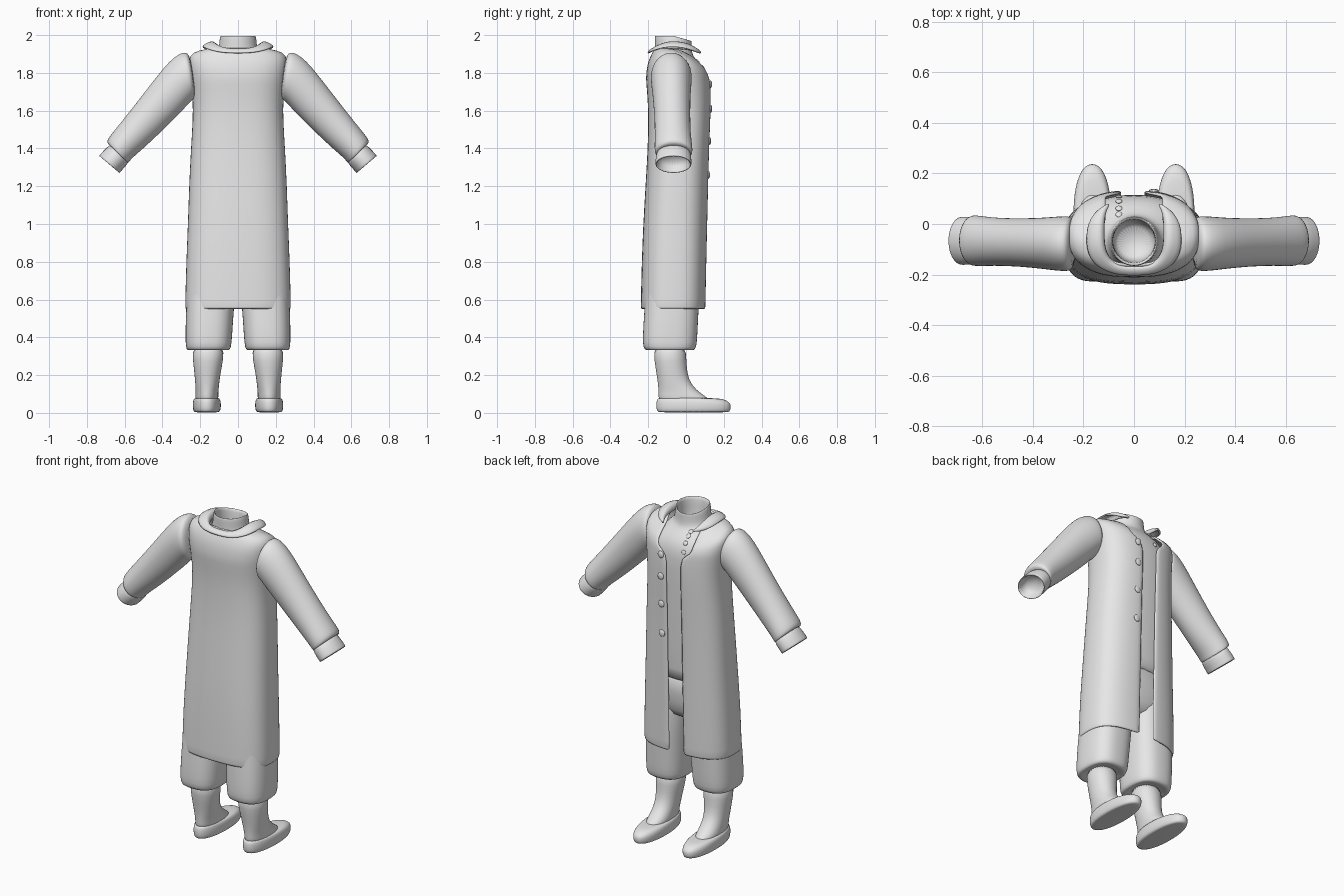
import bpy, bmesh, math

cloth = bpy.data.materials.new("light_grey")
cloth.diffuse_color = (0.8, 0.8, 0.8, 1)


def spow(v, e):
    return math.copysign(abs(v) ** e, v)


def ring(z, y0, y1, rx, p=2.4, tilt=0.0, cx=0.0, gap=None, n=32):
    """Rounded cross-section from y0 to y1; tilt lowers the +y half; gap=(left, right) leaves it open."""
    cy, ry = (y0 + y1) / 2, (y1 - y0) / 2
    a0, a1 = 0.0, 2 * math.pi
    if gap:
        a0 = math.asin(min(1, gap[1] / rx) ** (p / 2))
        a1 -= math.asin(min(1, gap[0] / rx) ** (p / 2))
    count = n + 1 if gap else n
    pts = []
    for i in range(count):
        t = a0 + (a1 - a0) * i / n
        y = cy + ry * spow(math.cos(t), 2 / p)
        zz = z(y) if callable(z) else z - tilt * max(0, y - cy)
        pts.append((cx + rx * spow(math.sin(t), 2 / p), y, zz))
    return pts


def loft(name, rings, closed=True, caps=(True, True), thick=0, offset=-1):
    bm = bmesh.new()
    rows = [[bm.verts.new(p) for p in r] for r in rings]
    n = len(rows[0])
    for a, b in zip(rows, rows[1:]):
        for i in range(n if closed else n - 1):
            j = (i + 1) % n
            bm.faces.new((a[i], b[i], b[j], a[j]))
    if caps[0]:
        bm.faces.new(rows[0])
    if caps[1]:
        bm.faces.new(rows[-1][::-1])
    if closed and all(caps):
        bmesh.ops.recalc_face_normals(bm, faces=bm.faces)
    return finish(name, bm, thick, offset)


def finish(name, bm, thick=0, offset=-1):
    me = bpy.data.meshes.new(name)
    bm.to_mesh(me)
    bm.free()
    me.materials.append(cloth)
    ob = bpy.data.objects.new(name, me)
    bpy.context.collection.objects.link(ob)
    if thick:
        s = ob.modifiers.new("thickness", "SOLIDIFY")
        s.thickness, s.offset = thick, offset
    sub = ob.modifiers.new("smooth", "SUBSURF")
    sub.levels = sub.render_levels = 1
    for f in me.polygons:
        f.use_smooth = True
    return ob


def button(name, x, y, z, r, pitch=0):
    bm = bmesh.new()
    bmesh.ops.create_uvsphere(bm, u_segments=12, v_segments=8, radius=r)
    ob = finish(name, bm)
    ob.scale = (1, 0.4, 1)
    ob.location = (x, y, z)
    ob.rotation_euler.x = pitch


# Long open coat, with the opening widening at the neck
narrow, wide = (0.05, 0.04), (0.112, 0.112)
coat = [
    (0.55, -0.24, 0.105, 0.28, 2.8, 0, narrow),
    (0.565, -0.24, 0.105, 0.281, 2.8, 0, narrow),
    (0.8, -0.235, 0.11, 0.275, 2.8, 0, narrow),
    (1.0, -0.227, 0.115, 0.266, 2.7, 0, narrow),
    (1.2, -0.215, 0.12, 0.26, 2.6, 0, narrow),
    (1.4, -0.203, 0.125, 0.25, 2.6, 0, narrow),
    (1.55, -0.2, 0.132, 0.24, 2.6, 0, narrow),
    (1.66, -0.203, 0.135, 0.24, 2.6, 0, narrow),
    (1.755, -0.212, 0.132, 0.252, 2.6, 0, narrow),
    (1.785, -0.212, 0.13, 0.256, 2.6, 0, wide),
    (1.85, -0.205, 0.11, 0.262, 2.6, 0.15, wide),
    (1.895, -0.185, 0.09, 0.258, 2.5, 0.4, wide),
    (1.92, -0.172, 0.078, 0.215, 2.5, 0.5, wide),
    (1.935, -0.165, 0.07, 0.125, 2.5, 0.5, wide),
]
loft("coat", [ring(*c[:6], gap=c[6]) for c in coat], closed=False, caps=(False, False), thick=0.014)

# Turned-down coat collar
loft("coat_collar", [
    ring(lambda y: 1.925 - 1.5 * (y + 0.05) ** 2, -0.165, 0.11, 0.12, 3, gap=(0.1, 0.1)),
    ring(lambda y: 1.965 - 3.0 * (y + 0.06) ** 2, -0.172, 0.11, 0.125, 3, gap=(0.1, 0.1)),
    ring(lambda y: 1.962 - 2.6 * (y + 0.06) ** 2, -0.188, 0.105, 0.15, 2.6, gap=(0.1, 0.1)),
    ring(lambda y: 1.938 - 1.9 * (y + 0.07) ** 2, -0.203, 0.085, 0.19, 2.5, gap=(0.13, 0.13)),
], closed=False, caps=(False, False), thick=0.014, offset=0)

# Waistcoat with a hollow standing neckband
vest = [
    (0.98, -0.2, 0.1, 0.24), (0.99, -0.2, 0.1, 0.24), (1.4, -0.18, 0.11, 0.228), (1.7, -0.185, 0.118, 0.225),
    (1.79, -0.185, 0.112, 0.21, 2.4, 0.1), (1.86, -0.172, 0.09, 0.16, 2.4, 0.2),
    (1.9, -0.166, 0.045, 0.115, 2.2, 0.2), (1.925, -0.165, 0.033, 0.102, 2, 0.25),
    (1.97, -0.166, 0.03, 0.099, 2, 0.28), (1.995, -0.166, 0.03, 0.094, 2, 0.28),
    (1.998, -0.163, 0.027, 0.091, 2, 0.28), (1.99, -0.153, 0.017, 0.084, 2, 0.28),
    (1.9, -0.15, 0.015, 0.083, 2, 0.2), (1.83, -0.14, 0.0, 0.08, 2),
]
loft("waistcoat", [ring(*v) for v in vest])

# Coat and waistcoat buttons
for z, y in ((1.74, 0.13), (1.61, 0.131), (1.44, 0.125), (1.26, 0.119)):
    button("coat_button", 0.078, y, z, 0.021)
for y, z, pitch in ((0.038, 1.88, 0.9), (0.062, 1.862, 0.8), (0.09, 1.83, 0.6), (0.108, 1.78, 0.2)):
    button("waistcoat_button", -0.06, y, z, 0.014, pitch)

# Breeches seat
loft("breeches_seat", [ring(*r) for r in (
    (0.72, -0.17, 0.03, 0.14), (0.78, -0.205, 0.075, 0.24), (0.9, -0.205, 0.09, 0.25), (1.05, -0.19, 0.09, 0.23))])


def sleeve_ring(s, ux, uz, lx, lz, y0, y1, n=28):
    """Slanted oval between an upper edge point and a lower edge point."""
    out = []
    for i in range(n):
        t = 2 * math.pi * i / n
        k, m = (1 + math.cos(t)) / 2, (1 + math.sin(t)) / 2
        out.append((s * (lx + (ux - lx) * k), y0 + (y1 - y0) * m, lz + (uz - lz) * k))
    return out


for s, side in ((-1, "left"), (1, "right")):
    # Coat sleeve with a rounded hem
    loft(side + "_sleeve", [sleeve_ring(s, *r) for r in (
        (0.25, 1.885, 0.22, 1.68, -0.17, 0.02), (0.27, 1.905, 0.24, 1.655, -0.185, 0.03),
        (0.285, 1.912, 0.255, 1.645, -0.187, 0.031), (0.33, 1.892, 0.285, 1.61, -0.185, 0.03),
        (0.39, 1.835, 0.33, 1.563, -0.178, 0.025), (0.50, 1.69, 0.415, 1.48, -0.168, 0.022),
        (0.61, 1.55, 0.50, 1.40, -0.165, 0.025), (0.675, 1.47, 0.56, 1.35, -0.167, 0.034),
        (0.693, 1.445, 0.577, 1.328, -0.166, 0.035), (0.692, 1.425, 0.585, 1.322, -0.16, 0.03),
        (0.675, 1.415, 0.585, 1.335, -0.15, 0.02))])
    # Hollow shirt cuff
    loft(side + "_cuff", [sleeve_ring(s, *r) for r in (
        (0.655, 1.435, 0.57, 1.345, -0.15, 0.02), (0.69, 1.412, 0.585, 1.315, -0.16, 0.028),
        (0.734, 1.364, 0.627, 1.272, -0.163, 0.03), (0.736, 1.36, 0.627, 1.268, -0.161, 0.028),
        (0.725, 1.356, 0.633, 1.277, -0.15, 0.018), (0.68, 1.405, 0.595, 1.33, -0.145, 0.012))])

    # Breeches leg gathered at the knee
    loft(side + "_breeches_leg", [ring(z, y0, y1, rx, 2.6, cx=s * cx) for z, y0, y1, rx, cx in (
        (0.345, -0.17, 0.0, 0.08, 0.157), (0.328, -0.2, 0.03, 0.1, 0.157), (0.335, -0.222, 0.05, 0.117, 0.157),
        (0.365, -0.23, 0.058, 0.122, 0.156), (0.45, -0.227, 0.062, 0.125, 0.153),
        (0.56, -0.22, 0.068, 0.127, 0.148), (0.75, -0.205, 0.075, 0.13, 0.135),
        (0.92, -0.2, 0.08, 0.125, 0.125))])

    # Stocking leg flowing into the instep
    loft(side + "_stocking", [ring(z, y0, y1, rx, 2.1, tilt, s * cx) for z, y0, y1, rx, tilt, cx in (
        (0.05, -0.145, 0.13, 0.06, 0, 0.165), (0.085, -0.145, 0.125, 0.061, 0.08, 0.165),
        (0.115, -0.146, 0.08, 0.06, 0.12, 0.164), (0.15, -0.148, 0.03, 0.063, 0.05, 0.163),
        (0.2, -0.155, 0.008, 0.068, 0, 0.162), (0.27, -0.167, 0.002, 0.079, 0, 0.159),
        (0.37, -0.175, 0.0, 0.088, 0, 0.157))])

    # Low rounded shoe
    loft(side + "_shoe", [ring(z, y0, y1, rx, 2.2, tilt, s * 0.165) for z, y0, y1, rx, tilt in (
        (0.003, -0.135, 0.215, 0.055, 0), (0.004, -0.15, 0.23, 0.068, 0), (0.02, -0.157, 0.238, 0.074, 0),
        (0.045, -0.158, 0.238, 0.075, 0), (0.065, -0.156, 0.228, 0.073, 0.04),
        (0.077, -0.15, 0.2, 0.067, 0.02), (0.079, -0.14, 0.15, 0.058, 0))])
